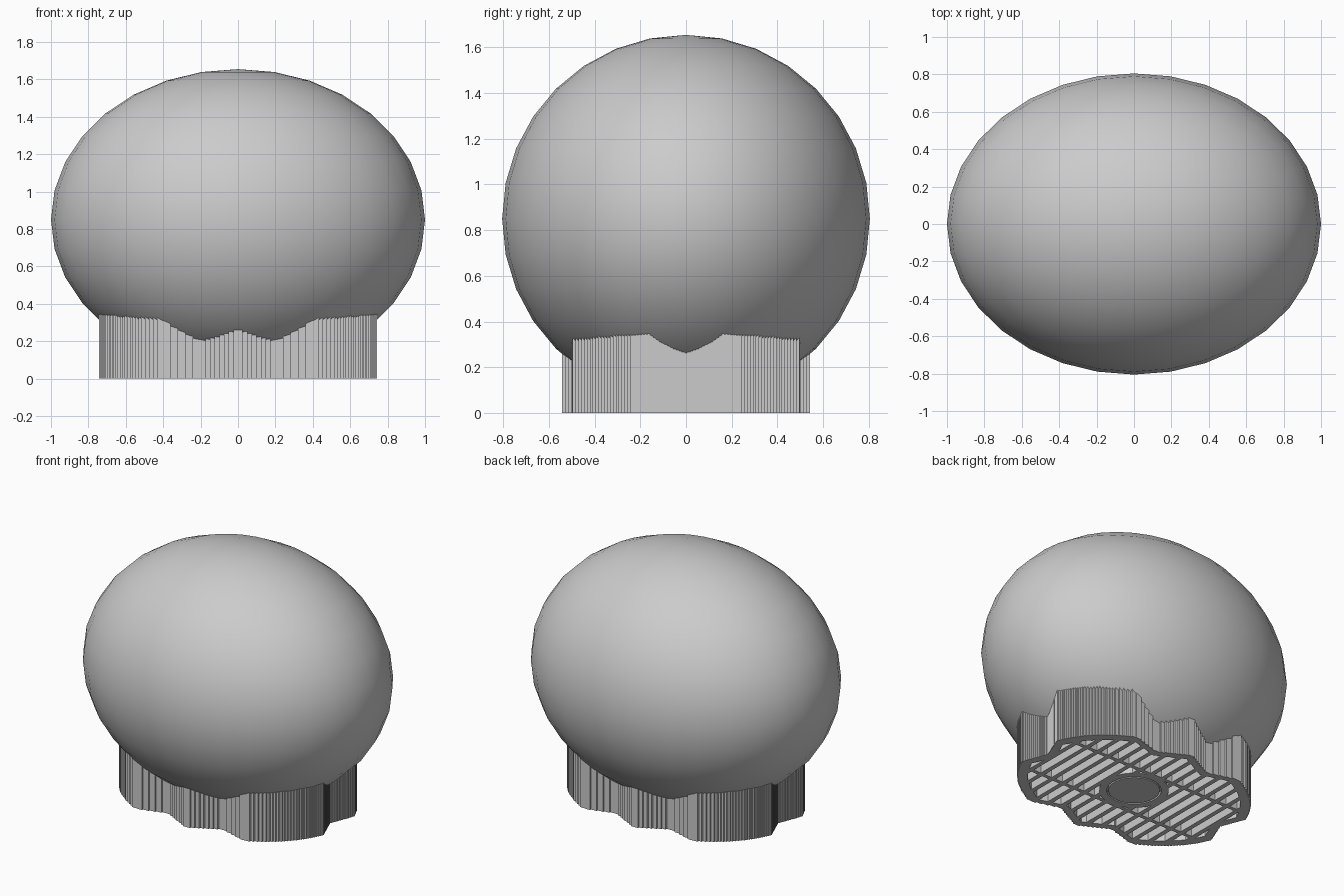
import bpy, bmesh, math
from mathutils import Matrix

if "Cube" in bpy.data.objects:
    bpy.data.objects.remove(bpy.data.objects["Cube"], do_unlink=True)

grey = bpy.data.materials.new("plain grey")
grey.use_nodes = True
grey.diffuse_color = (0.6, 0.6, 0.6, 1)
grey.node_tree.nodes["Principled BSDF"].inputs["Base Color"].default_value = (0.6, 0.6, 0.6, 1)


def finish(name, bm):
    bmesh.ops.recalc_face_normals(bm, faces=bm.faces)
    mesh = bpy.data.meshes.new(name)
    bm.to_mesh(mesh)
    bm.free()
    mesh.materials.append(grey)
    ob = bpy.data.objects.new(name, mesh)
    bpy.context.collection.objects.link(ob)
    return ob


def prism(name, points, z0, z1):
    bm = bmesh.new()
    face = bm.faces.new([bm.verts.new((x, y, z0)) for x, y in points])
    top = bmesh.ops.extrude_face_region(bm, geom=[face])["geom"]
    verts = [v for v in top if isinstance(v, bmesh.types.BMVert)]
    bmesh.ops.translate(bm, verts=verts, vec=(0, 0, z1 - z0))
    return finish(name, bm)


def circle(r, n=48):
    return [(r * math.cos(2 * math.pi * i / n), r * math.sin(2 * math.pi * i / n)) for i in range(n)]


def boolean(ob, cutter, operation):
    cutter.hide_render = True
    mod = ob.modifiers.new(operation.lower(), 'BOOLEAN')
    mod.object, mod.operation, mod.solver = cutter, operation, 'EXACT'
    deps = bpy.context.evaluated_depsgraph_get()
    mesh = bpy.data.meshes.new_from_object(ob.evaluated_get(deps))
    ob.modifiers.clear()
    ob.data = mesh


def mirrored(quarter):
    half = quarter + [(-x, y) for x, y in reversed(quarter)]
    loop = half + [(x, -y) for x, y in reversed(half)]
    clean = []
    for p in loop:
        if not clean or math.dist(p, clean[-1]) > 1e-5:
            clean.append(p)
    return clean[:-1] if math.dist(clean[0], clean[-1]) < 1e-5 else clean


# One quarter of the scalloped foot outline, from the side notch to the front tip
corner = [(0.774 * math.cos(math.radians(a)), 0.59 * math.sin(math.radians(a)))
          for a in (16, 24, 32, 40, 48, 56)]
quarter = [(0.68, 0)] + corner + [(0.40, 0.505), (0.20, 0.445), (0, 0.55)]

# The outside walls follow the outline in fine square steps
stepped = []
for (x0, y0), (x1, y1) in zip(quarter, quarter[1:]):
    n = max(1, round(abs(y1 - y0) / 0.0125))
    for i in range(n):
        xa, xb = x0 + (x1 - x0) * i / n, x0 + (x1 - x0) * (i + 1) / n
        y = y0 + (y1 - y0) * (i + 0.5) / n
        stepped += [(xa, y), (xb, y)]

# Round body
bm = bmesh.new()
bmesh.ops.create_uvsphere(bm, u_segments=32, v_segments=16, radius=1,
                          matrix=Matrix.Translation((0, 0, 0.85)) @ Matrix.Diagonal((1, 0.805, 0.805, 1)))
body = finish("body", bm)
body.data.shade_smooth()

# Slots between the ribs, kept inside the rim and clear of the hub
bm = bmesh.new()
for col in range(-8, 9):
    for y, length in ((-0.4, 0.35), (0, 0.4), (0.4, 0.35)):
        bmesh.ops.create_cube(bm, size=1, matrix=Matrix.Translation((col * 0.085, y, 0.2))
                              @ Matrix.Diagonal((0.055, length, 0.7, 1)))
slots = finish("slot_cutter", bm)
inner = prism("rim_cutter", mirrored([(x * 0.92, y * 0.9) for x, y in quarter]), -0.1, 0.5)
hub = prism("hub_cutter", circle(0.21), -0.3, 0.8)
boolean(slots, inner, 'INTERSECT')
boolean(slots, hub, 'DIFFERENCE')

# Groove around the hub disc
groove = prism("groove_cutter", circle(0.165), -0.02, 0.02)
core = prism("core_cutter", circle(0.155), -0.1, 0.1)
boolean(groove, core, 'DIFFERENCE')

# Foot: ribbed block hollowed to seat the body
foot = prism("foot", mirrored(stepped), 0, 0.45)
for cutter in (slots, groove, body):
    boolean(foot, cutter, 'DIFFERENCE')
body.hide_render = False
for helper in (slots, inner, hub, groove, core):
    bpy.data.objects.remove(helper, do_unlink=True)
